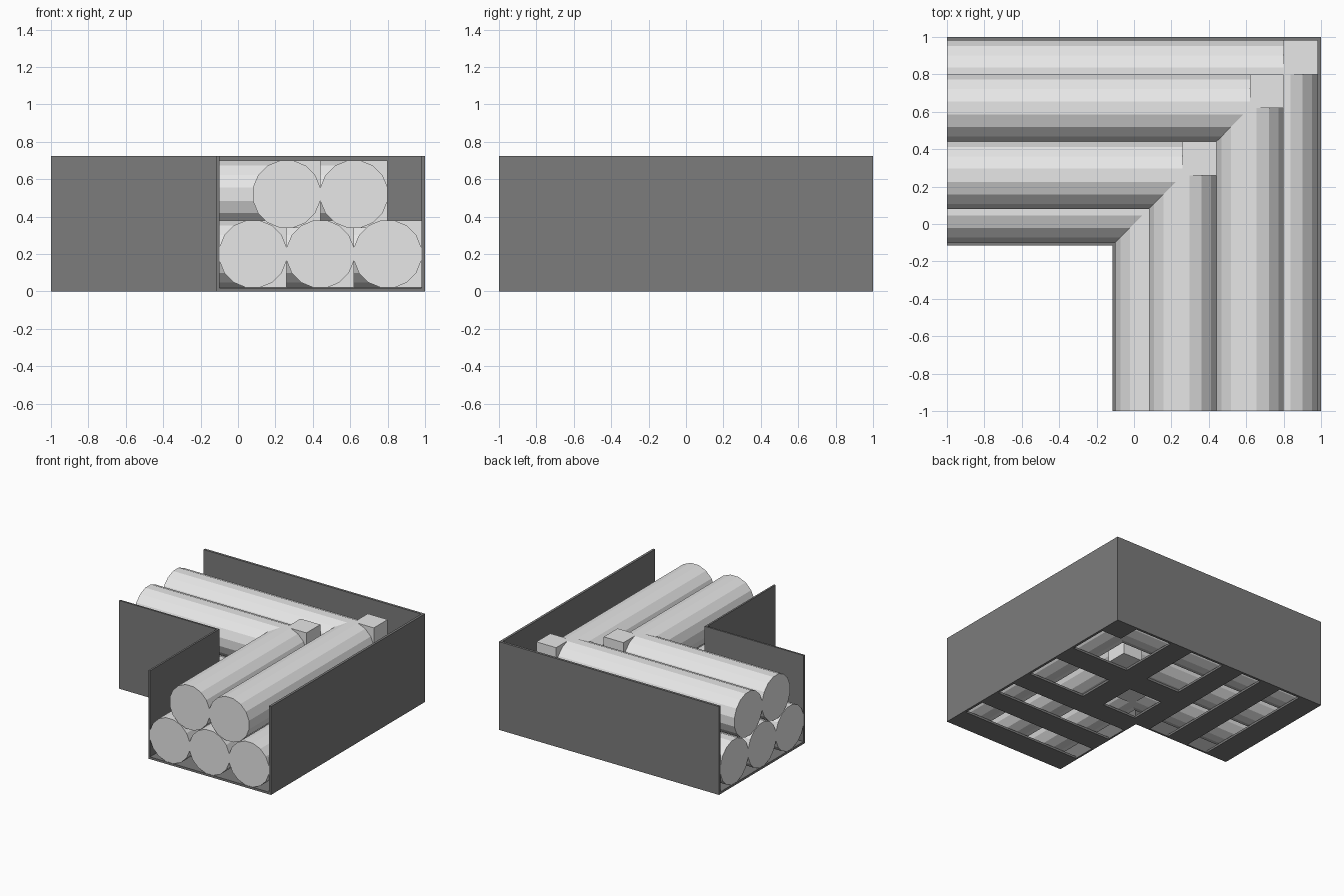
import bpy
import math
from mathutils import Vector

if "Cube" in bpy.data.objects:
    bpy.data.objects.remove(bpy.data.objects["Cube"], do_unlink=True)


def make_material(name, value):
    mat = bpy.data.materials.new(name)
    mat.use_nodes = True
    color = (value, value, value, 1)
    mat.diffuse_color = color
    mat.node_tree.nodes["Principled BSDF"].inputs["Base Color"].default_value = color
    return mat


tray_grey = make_material("dark grey metal", 0.2)
cable_grey = make_material("light grey cable", 0.8)


def box(name, low, high, mat):
    low, high = Vector(low), Vector(high)
    bpy.ops.mesh.primitive_cube_add(size=1, location=(low + high) / 2)
    ob = bpy.context.object
    ob.name = name
    ob.scale = high - low
    bpy.ops.object.transform_apply(location=False, rotation=False, scale=True)
    ob.data.materials.append(mat)


SIDES = 16
RADIUS = 0.18        # distance from cable centre to each flat
WALL = 0.02
INNER = -0.115       # outside of the inner walls
HEIGHT = 0.725


def cable_run(name, center, along_y):
    # straight sixteen-sided run with a flat side on top
    offset, z = center
    length = offset + 1
    mid = (offset - 1) / 2
    bpy.ops.mesh.primitive_cylinder_add(
        vertices=SIDES, radius=RADIUS / math.cos(math.pi / SIDES), depth=length)
    ob = bpy.context.object
    ob.name = name
    ob.rotation_euler.z = math.pi / SIDES
    bpy.ops.object.transform_apply(rotation=True)
    if along_y:
        ob.rotation_euler.x = math.pi / 2
        ob.location = (offset, mid, z)
    else:
        ob.rotation_euler.y = math.pi / 2
        ob.location = (mid, offset, z)
    ob.data.materials.append(cable_grey)


# Cables: three below, two resting above, each turning the corner
centers = [(x, 0.2) for x in (0.08, 0.44, 0.8)] + [(x, 0.52) for x in (0.26, 0.62)]
for i, (c, z) in enumerate(centers, 1):
    cable_run(f"cable_{i}_front_run", (c, z), True)
    cable_run(f"cable_{i}_side_run", (c, z), False)
    box(f"cable_{i}_corner_block", (c, c, z - RADIUS),
        (c + RADIUS, c + RADIUS, z + RADIUS), cable_grey)

# Tray walls
box("outer_wall_left", (1 - WALL, -1, 0), (1, 1, HEIGHT), tray_grey)
box("outer_wall_back", (-1, 1 - WALL, 0), (1 - WALL, 1, HEIGHT), tray_grey)
box("inner_wall_front_leg", (INNER, -1, 0), (-0.1, -0.1, HEIGHT), tray_grey)
box("inner_wall_side_leg", (-1, INNER, 0), (INNER, -0.1, HEIGHT), tray_grey)

# Floor rungs across both legs, crossing under the corner
rungs = [(-1, -0.8), (-0.61, -0.42), (-0.24, -0.05), (0.26, 0.46)]
edge = 1 - WALL
for i, (a, b) in enumerate(rungs, 1):
    box(f"front_leg_rung_{i}", (-0.1, a, 0), (edge, b, 0.018), tray_grey)
    box(f"side_leg_rung_{i}", (a, -0.1, 0), (b, edge, 0.018), tray_grey)
box("corner_floor_plate", (0.8, 0.8, 0), (edge, edge, 0.018), tray_grey)
